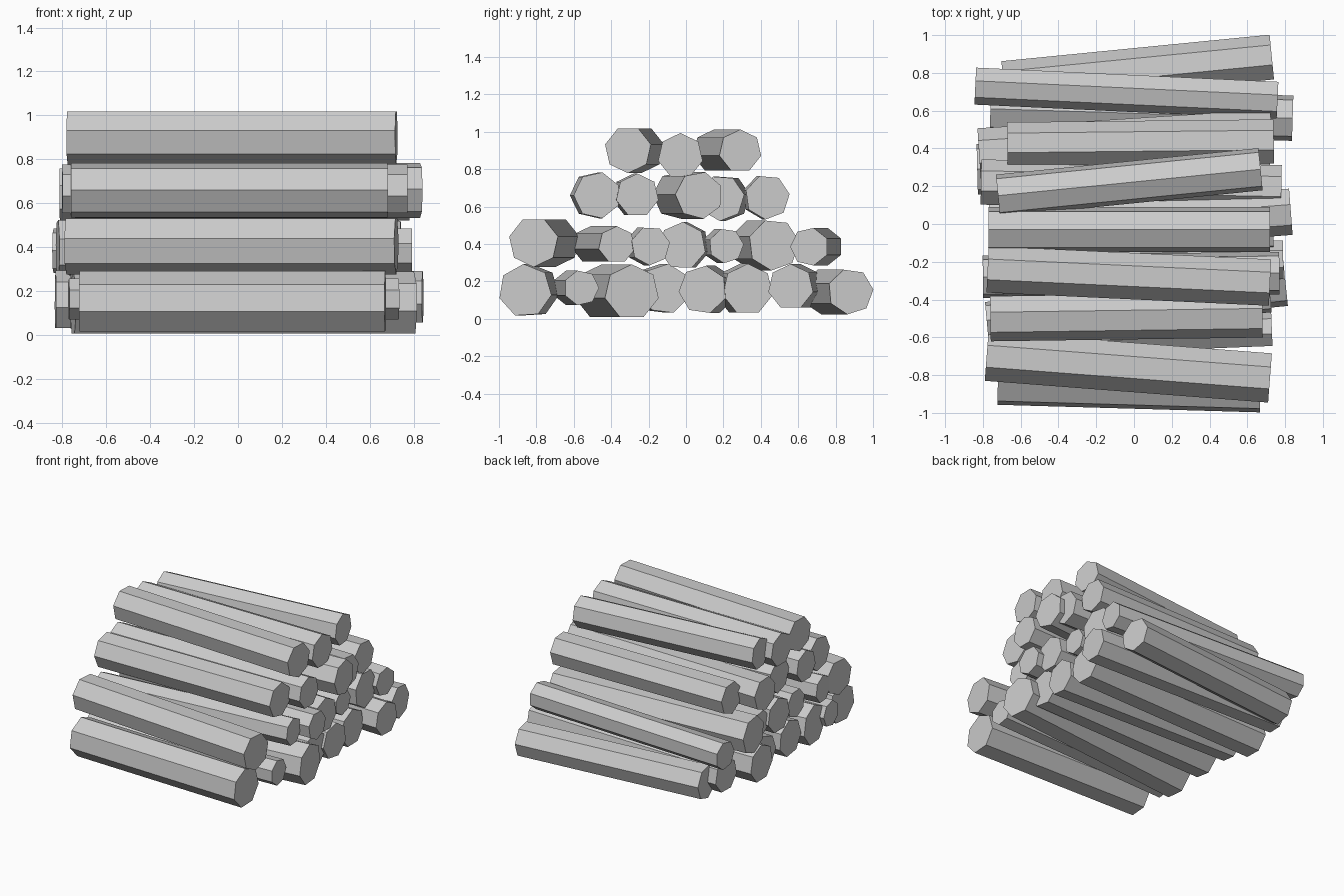
import bpy, bmesh
from math import cos, sin, radians, tau
from mathutils import Vector

SIDES = 7


def log(name, x0, y0, x1, y1, z, r, roll):
    """Horizontal seven-sided log between two end centres."""
    a, b = Vector((x0, y0, z)), Vector((x1, y1, z))
    d = (b - a).normalized()
    side = Vector((-d.y, d.x, 0))
    up = Vector((0, 0, 1))
    bm = bmesh.new()
    rings = []
    for c in (a, b):
        ring = []
        for i in range(SIDES):
            t = radians(roll) + tau * i / SIDES
            ring.append(bm.verts.new(c + side * (r * cos(t)) + up * (r * sin(t))))
        rings.append(ring)
    for i in range(SIDES):
        j = (i + 1) % SIDES
        bm.faces.new((rings[0][i], rings[0][j], rings[1][j], rings[1][i]))
    bm.faces.new(rings[0])
    bm.faces.new(rings[1])
    bmesh.ops.recalc_face_normals(bm, faces=bm.faces)
    me = bpy.data.meshes.new(name)
    bm.to_mesh(me)
    bm.free()
    bpy.context.collection.objects.link(bpy.data.objects.new(name, me))


# Each log: left x, left y, right x, right y, height, radius, roll
bottom_row = [
    (-.72, -.82, .67, -.86, .15, .143, 145),
    (-.77, -.62, .73, -.56, .165, .095, 0),
    (-.75, -.45, .80, -.29, .143, .148, 90),
    (-.76, -.15, .72, -.11, .16, .135, -20),
    (-.75, .14, .74, .09, .155, .13, 82),
    (-.83, .29, .72, .33, .157, .137, 90),
    (-.76, .61, .84, .56, .17, .123, 90),
    (-.69, .74, .73, .88, .145, .123, 5),
]
second_row = [
    (-.78, -.70, .72, -.815, .41, .134, -90),
    (-.78, -.51, .72, -.37, .395, .1, 90),
    (-.76, -.22, .79, -.19, .39, .105, 10),
    (-.77, .0, .74, -.02, .39, .128, 88),
    (-.75, .18, .72, .215, .39, .094, 5),
    (-.82, .37, .73, .47, .395, .138, 7),
    (-.84, .735, .76, .66, .385, .103, 180),
]
third_row = [
    (-.76, -.495, .68, -.475, .66, .126, 180),
    (-.80, -.28, .77, -.26, .66, .116, 90),
    (-.74, -.05, .83, .07, .66, .128, 75),
    (-.81, .22, .78, .19, .645, .123, 60),
    (-.67, .42, .74, .435, .65, .12, -95),
]
top_row = [
    (-.775, -.24, .72, -.31, .904, .126, -90),
    (-.77, -.03, .72, -.03, .871, .122, 90),
    (-.72, .15, .67, .29, .897, .115, 90),
]

for row, logs in (("bottom", bottom_row), ("second", second_row),
                  ("third", third_row), ("top", top_row)):
    for n, spec in enumerate(logs, 1):
        log(f"{row}_row_log_{n}", *spec)
